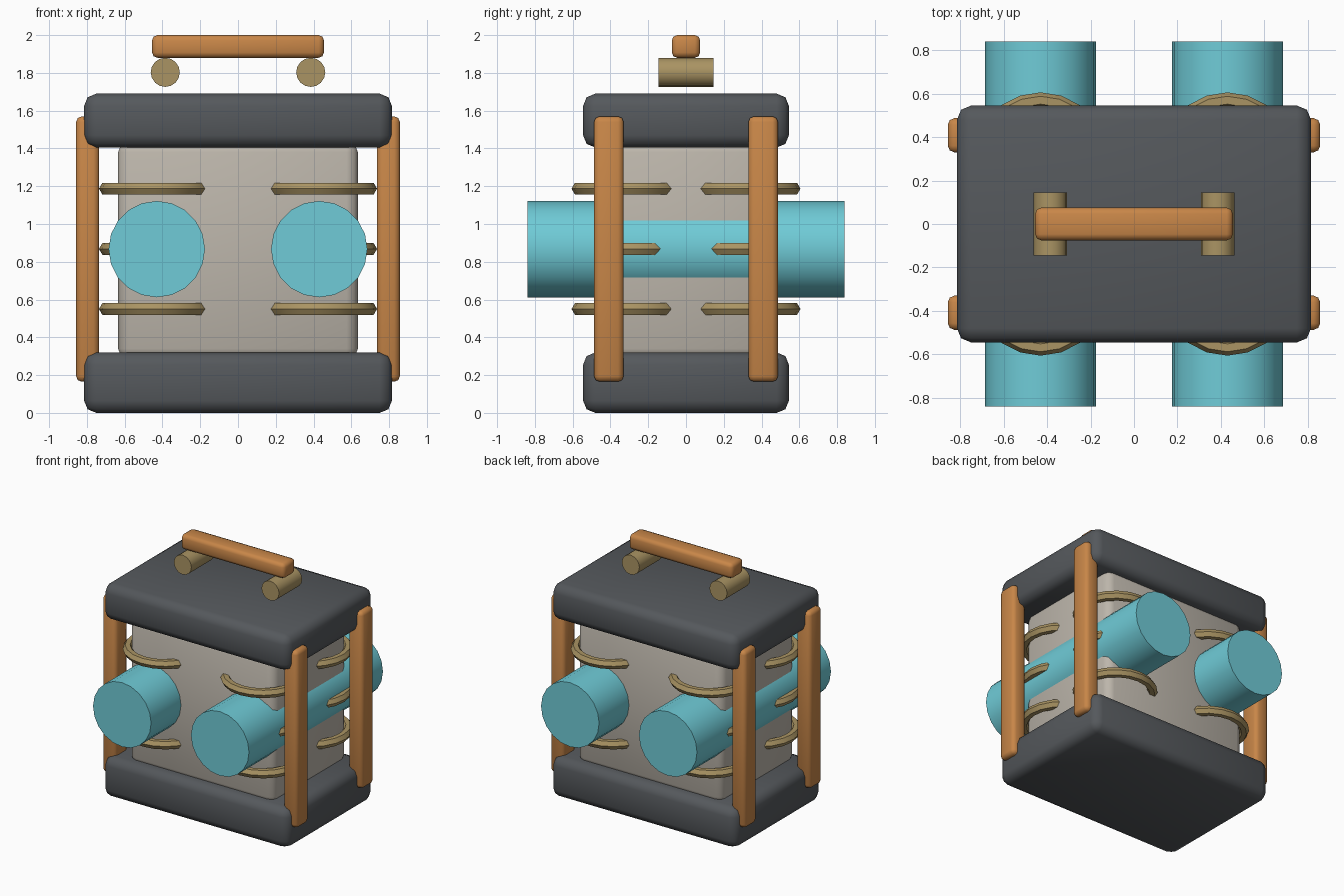
import bpy
from math import pi, radians

cube = bpy.data.objects.get("Cube")
if cube:
    bpy.data.objects.remove(cube, do_unlink=True)


def material(name, rgb):
    mat = bpy.data.materials.new(name)
    mat.use_nodes = True
    mat.diffuse_color = (*rgb, 1)
    mat.node_tree.nodes["Principled BSDF"].inputs["Base Color"].default_value = (*rgb, 1)
    return mat


slate = material("slate grey", (0.09, 0.098, 0.107))
stone = material("warm stone", (0.51, 0.47, 0.41))
copper = material("copper orange", (0.58, 0.24, 0.065))
brass = material("dull brass", (0.40, 0.295, 0.125))
cyan = material("cyan", (0.16, 0.60, 0.68))


def finish(name, mat, angle):
    obj = bpy.context.object
    obj.name = name
    obj.data.materials.append(mat)
    bpy.ops.object.shade_smooth_by_angle(angle=radians(angle))
    return obj


def box(name, low, high, bevel, mat):
    """Rounded box between two opposite corners."""
    centre = [(a + b) / 2 for a, b in zip(low, high)]
    bpy.ops.mesh.primitive_cube_add(size=1, location=centre)
    obj = bpy.context.object
    obj.scale = [b - a for a, b in zip(low, high)]
    bpy.ops.object.transform_apply(location=False, rotation=False, scale=True)
    mod = obj.modifiers.new("rounded edges", "BEVEL")
    mod.width = bevel
    mod.segments = 2
    bpy.ops.object.modifier_apply(modifier=mod.name)
    return finish(name, mat, 50)


def rod(name, x, z, radius, length, sides, mat):
    """Cylinder lying front to back."""
    bpy.ops.mesh.primitive_cylinder_add(vertices=sides, radius=radius, depth=length,
                                        location=(x, 0, z), rotation=(pi / 2, 0, 0))
    return finish(name, mat, 30)


# Body between two slabs
box("base_slab", (-0.815, -0.545, 0), (0.815, 0.545, 0.32), 0.065, slate)
box("top_slab", (-0.815, -0.545, 1.405), (0.815, 0.545, 1.69), 0.065, slate)
box("core", (-0.635, -0.465, 0.28), (0.635, 0.465, 1.44), 0.06, stone)

# Handle with its two mounts
box("handle", (-0.455, -0.075, 1.88), (0.455, 0.075, 2), 0.028, copper)

for side, sx in (("left", 1), ("right", -1)):
    rod(f"{side}_handle_mount", sx * 0.385, 1.803, 0.077, 0.29, 16, brass)
    rod(f"{side}_tube", sx * 0.43, 0.867, 0.255, 1.68, 20, cyan)
    for end, sy in (("front", -1), ("back", 1)):
        # Corner post
        xs = sorted((sx * 0.735, sx * 0.857))
        ys = sorted((sy * 0.33, sy * 0.487))
        box(f"{end}_{side}_post", (xs[0], ys[0], 0.165), (xs[1], ys[1], 1.57), 0.03, copper)
        # Stacked coil rings sunk into the core
        for level, z in (("lower", 0.55), ("middle", 0.868), ("upper", 1.187)):
            bpy.ops.mesh.primitive_torus_add(major_segments=20, minor_segments=6,
                                             major_radius=0.27, minor_radius=0.036,
                                             location=(sx * 0.43, sy * 0.3, z))
            finish(f"{end}_{side}_{level}_ring", brass, 30)
